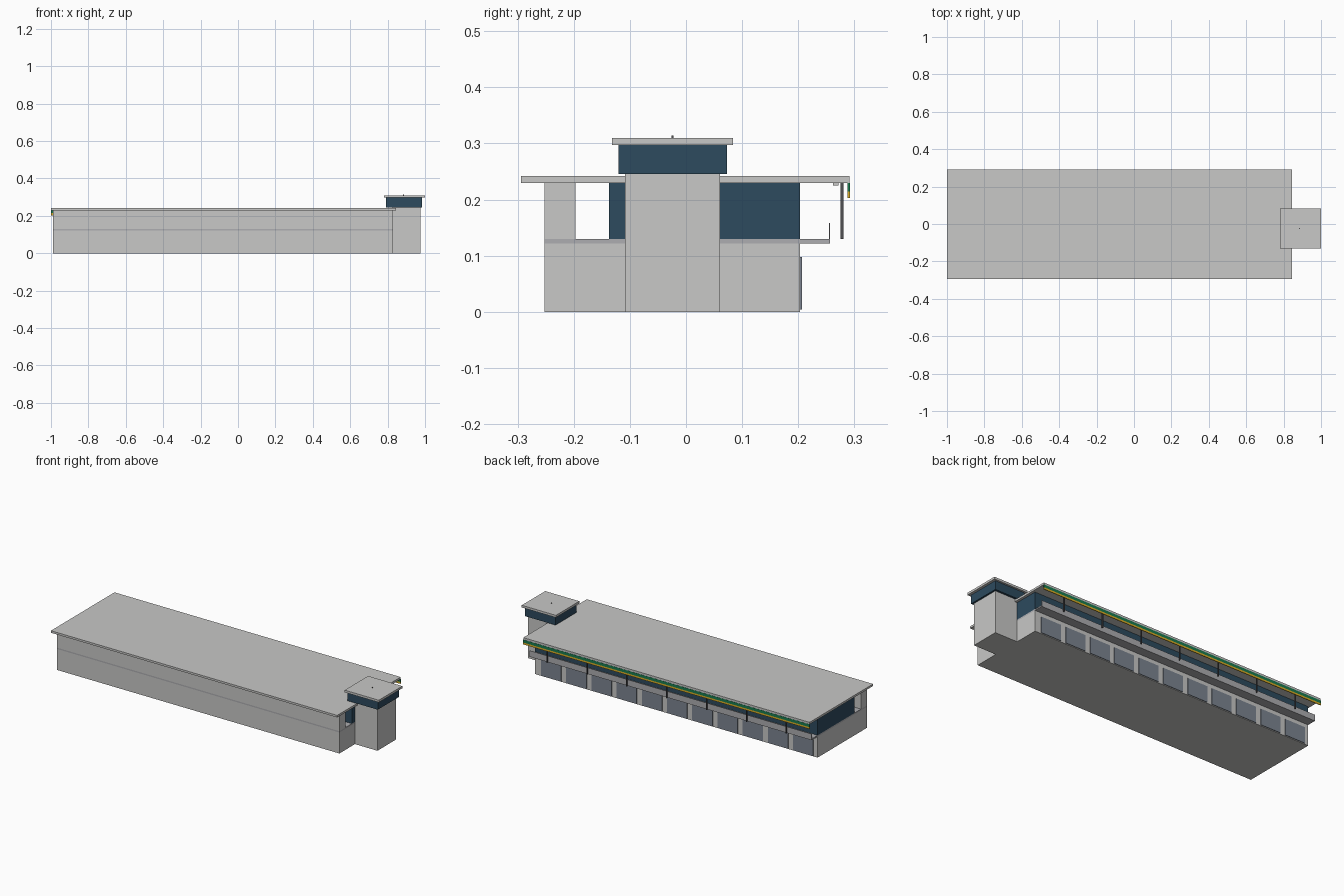
import bpy

if "Cube" in bpy.data.objects:
    bpy.data.objects.remove(bpy.data.objects["Cube"])


def material(name, rgb):
    m = bpy.data.materials.new(name)
    m.diffuse_color = (*rgb, 1.0)
    m.use_nodes = True
    m.node_tree.nodes["Principled BSDF"].inputs["Base Color"].default_value = m.diffuse_color
    return m


CONCRETE = material("light concrete", (0.58, 0.58, 0.57))
SLAB = material("slab grey", (0.42, 0.42, 0.44))
GLASS = material("dark blue glass", (0.026, 0.069, 0.112))
DOOR = material("door blue grey", (0.20, 0.23, 0.28))
METAL = material("dark metal", (0.08, 0.08, 0.085))
GREEN = material("banner green", (0.01, 0.20, 0.08))
YELLOW = material("banner yellow", (0.70, 0.42, 0.02))


def box(name, x, y, z, mat):
    """Box from (min, max) ranges on each axis."""
    (x0, x1), (y0, y1), (z0, z1) = x, y, z
    verts = [(a, b, c) for c in (z0, z1)
             for a, b in ((x0, y0), (x1, y0), (x1, y1), (x0, y1))]
    faces = [(3, 2, 1, 0), (4, 5, 6, 7), (0, 1, 5, 4),
             (1, 2, 6, 5), (2, 3, 7, 6), (3, 0, 4, 7)]
    mesh = bpy.data.meshes.new(name)
    mesh.from_pydata(verts, [], faces)
    mesh.materials.append(mat)
    obj = bpy.data.objects.new(name, mesh)
    bpy.context.collection.objects.link(obj)
    return obj


LONG = (-0.99, 0.83)     # length of the main block
ROOF = (-1.0, 0.845)     # length of the overhanging roof

# Main block: ground floor, balcony slab, upper floor and roof
box("ground_floor", LONG, (-0.252, 0.203), (0.0, 0.122), CONCRETE)
box("balcony_slab", LONG, (-0.252, 0.257), (0.122, 0.130), SLAB)
box("upper_front_wall", LONG, (-0.252, -0.197), (0.130, 0.230), CONCRETE)
box("upper_glass_hall", LONG, (-0.137, 0.203), (0.130, 0.230), GLASS)
box("main_roof", ROOF, (-0.294, 0.291), (0.230, 0.242), CONCRETE)
box("balcony_rail", LONG, (0.2545, 0.257), (0.130, 0.158), SLAB)

# Garage doors along the back
for i in range(11):
    x1 = 0.79 - i * 0.1625
    box(f"garage_door_{i + 1}", (x1 - 0.13, x1), (0.202, 0.207), (0.004, 0.098), DOOR)

# Hanging posts with small roof lamps
for i in range(7):
    x = 0.70 - i * 0.257
    box(f"post_{i + 1}", (x - 0.003, x + 0.003), (0.275, 0.281), (0.130, 0.230), METAL)
    box(f"lamp_{i + 1}", (x - 0.015, x + 0.015), (0.262, 0.272), (0.225, 0.230), CONCRETE)

# Striped banner on the back roof edge
box("banner_green", ROOF, (0.288, 0.292), (0.214, 0.230), GREEN)
box("banner_yellow", ROOF, (0.288, 0.292), (0.203, 0.214), YELLOW)

# Control tower at the right end
box("tower_shaft", (0.825, 0.975), (-0.109, 0.061), (0.0, 0.246), CONCRETE)
box("tower_glass_cabin", (0.79, 0.985), (-0.120, 0.073), (0.246, 0.297), GLASS)
box("tower_roof", (0.78, 1.0), (-0.132, 0.084), (0.297, 0.310), CONCRETE)
box("tower_antenna", (0.883, 0.887), (-0.026, -0.022), (0.310, 0.314), METAL)
